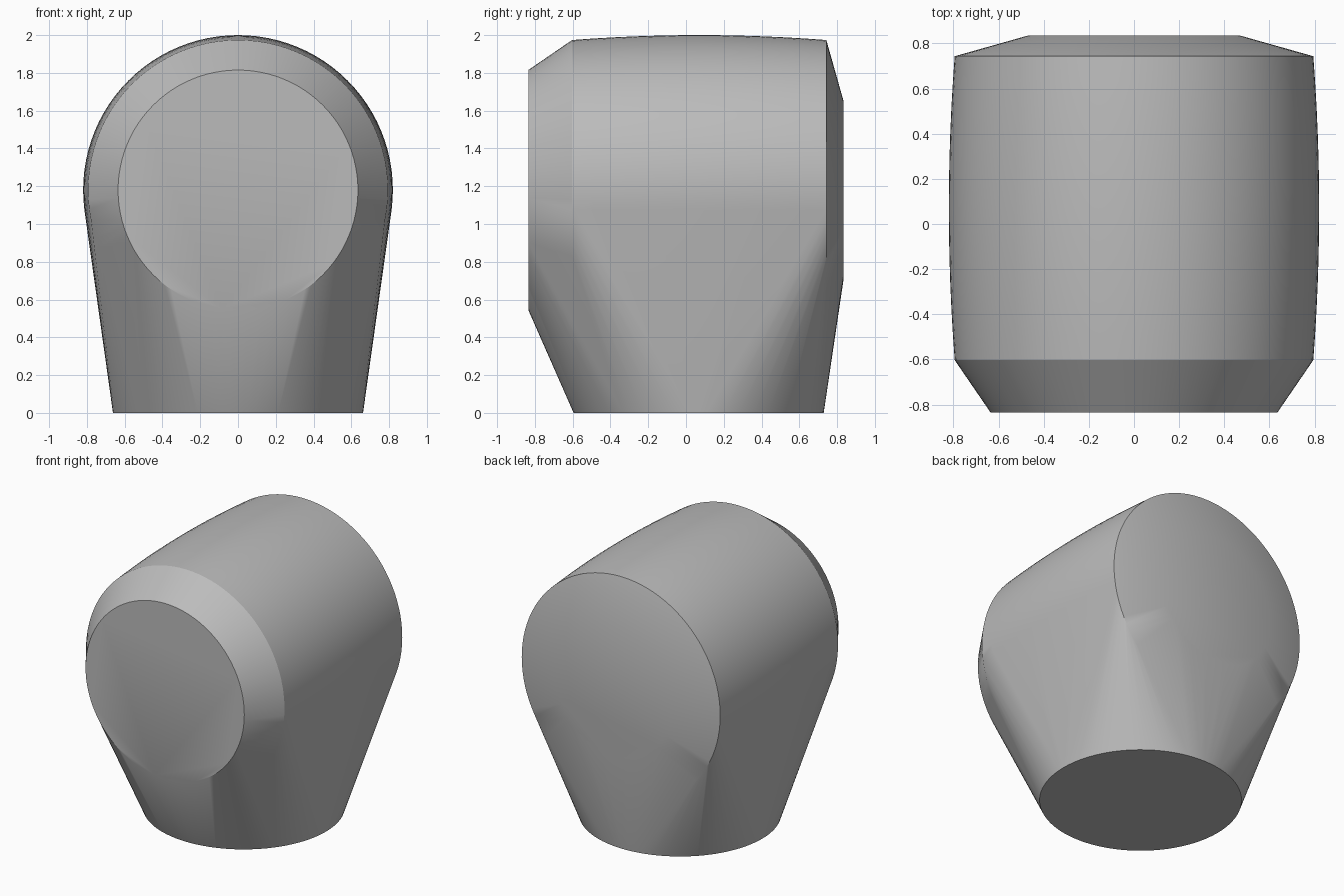
import bpy
import bmesh
import math

cube = bpy.data.objects.get("Cube")
if cube:
    bpy.data.objects.remove(cube, do_unlink=True)

SIDES = 96
AXIS_Z = 1.18    # height of the barrel axis
MID_Y = 0.07     # middle of the barrel and of the round foot

grey = bpy.data.materials.new("plain_grey")
grey.use_nodes = True
colour = (0.5, 0.5, 0.5, 1)
grey.diffuse_color = colour
grey.node_tree.nodes["Principled BSDF"].inputs["Base Color"].default_value = colour

bm = bmesh.new()


def ring(radius, place):
    """Add a circle of points; place maps (u, v) to a position."""
    for i in range(SIDES):
        a = math.tau * i / SIDES
        bm.verts.new(place(radius * math.cos(a), radius * math.sin(a)))


# Barrel lying front to back: front disc, gently bulging side, back disc
profile = [(-0.835, 0.635)]
for i in range(13):
    t = -1 + i / 6
    profile.append((MID_Y + 0.673 * t, 0.82 - 0.026 * t * t))
profile.append((0.835, 0.468))
for y, radius in profile:
    ring(radius, lambda u, v: (u, y, AXIS_Z + v))

# Round foot on the ground
ring(0.662, lambda u, v: (u, MID_Y - 0.003 + v, 0))

# Stretch one skin around barrel and foot
result = bmesh.ops.convex_hull(bm, input=bm.verts)
spare = [v for v in bm.verts if not v.link_faces]
bmesh.ops.delete(bm, geom=spare, context="VERTS")
bmesh.ops.dissolve_limit(bm, angle_limit=math.radians(0.1),
                         verts=bm.verts, edges=bm.edges)
bmesh.ops.recalc_face_normals(bm, faces=bm.faces)

mesh = bpy.data.meshes.new("knob_body")
bm.to_mesh(mesh)
bm.free()
mesh.materials.append(grey)
body = bpy.data.objects.new("knob_body", mesh)
bpy.context.collection.objects.link(body)

# Smooth shading with the rims kept crisp
bpy.ops.object.select_all(action="DESELECT")
body.select_set(True)
bpy.context.view_layer.objects.active = body
bpy.ops.object.shade_smooth_by_angle(angle=math.radians(30))
